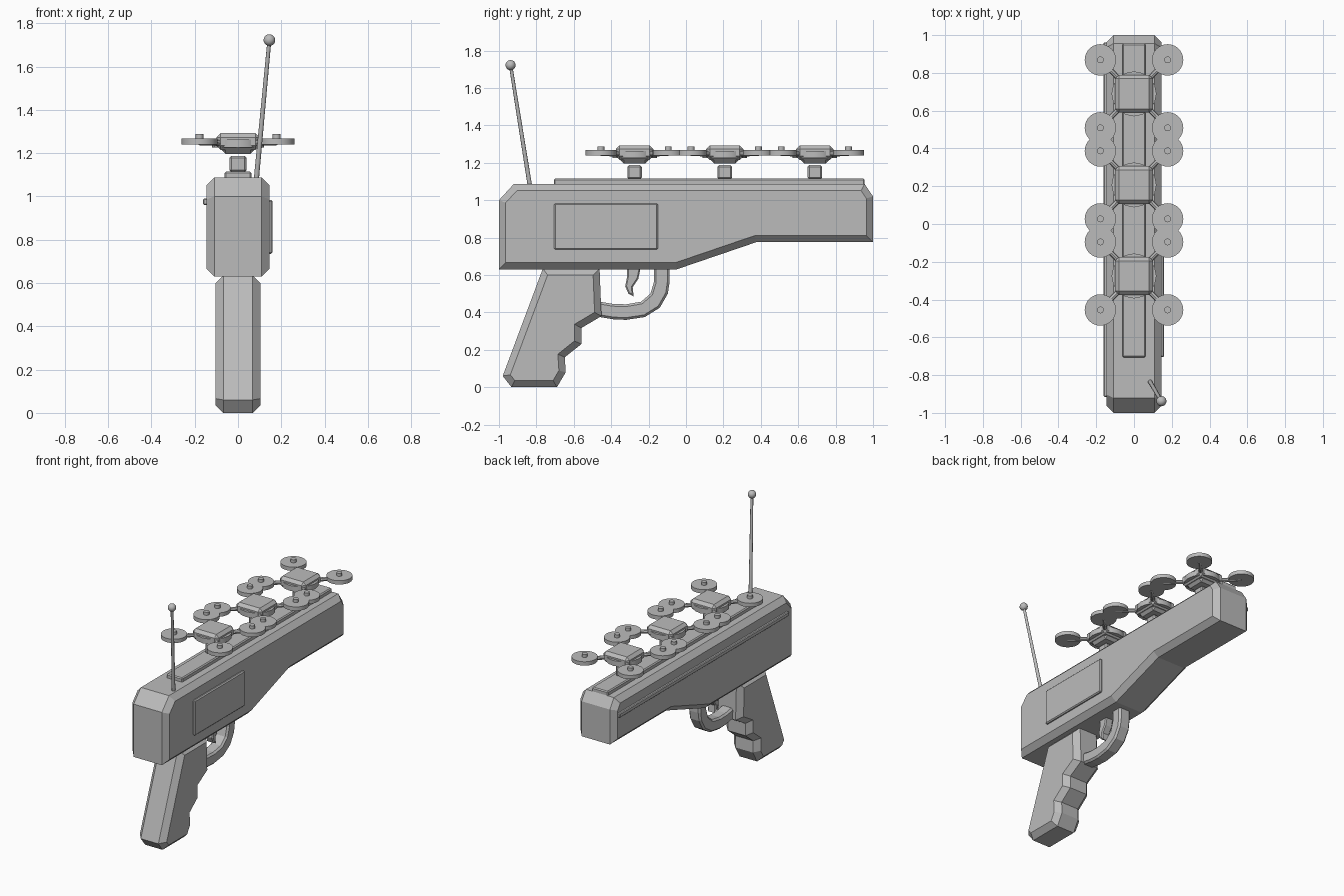
import bpy, bmesh, math
from mathutils import Vector, Matrix

if "Cube" in bpy.data.objects:
    bpy.data.objects.remove(bpy.data.objects["Cube"])

grey = bpy.data.materials.new("plain grey")
grey.diffuse_color = (0.5, 0.5, 0.5, 1)
grey.use_nodes = True
grey.node_tree.nodes["Principled BSDF"].inputs["Base Color"].default_value = grey.diffuse_color


def finish(name, bm, smooth=False):
    bmesh.ops.recalc_face_normals(bm, faces=bm.faces[:])
    me = bpy.data.meshes.new(name)
    bm.to_mesh(me)
    bm.free()
    me.materials.append(grey)
    if smooth:
        me.shade_smooth()
        me.set_sharp_from_angle(angle=math.radians(35))
    ob = bpy.data.objects.new(name, me)
    bpy.context.collection.objects.link(ob)
    return ob


def profile(name, pts, half, bevel):
    """Side profile (y, z) extruded across x, with its two outer rims bevelled."""
    bm = bmesh.new()
    face = bm.faces.new([bm.verts.new((-half, y, z)) for y, z in pts])
    ext = bmesh.ops.extrude_face_region(bm, geom=[face])
    bmesh.ops.translate(bm, vec=(2 * half, 0, 0),
                        verts=[g for g in ext["geom"] if isinstance(g, bmesh.types.BMVert)])
    rims = [e for e in bm.edges if abs(e.verts[0].co.x - e.verts[1].co.x) < 1e-5]
    bmesh.ops.bevel(bm, geom=rims, offset=bevel, segments=1, affect='EDGES')
    return finish(name, bm)


def box(name, lo, hi, bevel):
    lo, hi = Vector(lo), Vector(hi)
    bm = bmesh.new()
    bmesh.ops.create_cube(bm, size=1, matrix=Matrix.Translation((lo + hi) / 2)
                          @ Matrix.Diagonal((*(hi - lo), 1)))
    bmesh.ops.bevel(bm, geom=bm.edges[:], offset=bevel, segments=1, affect='EDGES')
    return finish(name, bm)


def rod(name, a, b, r, sides=24, r2=None):
    a, b = Vector(a), Vector(b)
    m = Matrix.Translation((a + b) / 2) @ (b - a).to_track_quat('Z', 'Y').to_matrix().to_4x4()
    bm = bmesh.new()
    bmesh.ops.create_cone(bm, cap_ends=True, segments=sides, radius1=r,
                          radius2=r if r2 is None else r2, depth=(b - a).length, matrix=m)
    return finish(name, bm, sides > 10)


# Main housing
profile("body", [(-1, 0.63), (-0.05, 0.63), (0.375, 0.775), (1, 0.775),
                 (1, 1.02), (0.955, 1.087), (-0.92, 1.087), (-1, 1.0)], 0.145, 0.036)

# Grip with finger steps
profile("grip", [(-0.765, 0.635), (-0.98, 0.06), (-0.933, 0), (-0.69, 0), (-0.643, 0.08),
                 (-0.648, 0.16), (-0.56, 0.23), (-0.56, 0.316), (-0.452, 0.38),
                 (-0.462, 0.635)], 0.104, 0.036)

# Trigger guard and trigger
profile("trigger_guard", [(-0.48, 0.378), (-0.39, 0.363), (-0.32, 0.36), (-0.22, 0.375),
                          (-0.14, 0.425), (-0.097, 0.5), (-0.088, 0.56), (-0.088, 0.65),
                          (-0.172, 0.65), (-0.172, 0.56), (-0.19, 0.5), (-0.24, 0.457),
                          (-0.32, 0.443), (-0.39, 0.445), (-0.48, 0.46)], 0.045, 0.012)
profile("trigger", [(-0.315, 0.65), (-0.315, 0.59), (-0.325, 0.54), (-0.308, 0.5),
                    (-0.28, 0.485), (-0.285, 0.535), (-0.255, 0.58), (-0.24, 0.65)], 0.03, 0.007)

# Side panel, side strip and top rail
box("side_panel", (0.13, -0.705, 0.735), (0.16, -0.15, 0.983), 0.007)
box("side_strip", (-0.161, -0.915, 0.96), (-0.13, 0.962, 0.99), 0.005)
box("top_rail", (-0.062, -0.707, 1.07), (0.062, 0.955, 1.115), 0.007)

# Antenna with ball tip
tip = Vector((0.145, -0.938, 1.722))
rod("antenna_rod", (0.083, -0.832, 1.06), tip, 0.012, 12, 0.009)
bm = bmesh.new()
bmesh.ops.create_uvsphere(bm, u_segments=16, v_segments=10, radius=0.027,
                          matrix=Matrix.Translation(tip))
finish("antenna_ball", bm, True)

# Three small four-rotor drones on posts
for i, y in enumerate((-0.275, 0.207, 0.689), 1):
    n = f"drone_{i}_"
    box(n + "post", (-0.039, y - 0.039, 1.112), (0.039, y + 0.039, 1.187), 0.009)
    box(n + "hull", (-0.1, y - 0.1, 1.215), (0.1, y + 0.1, 1.293), 0.02)
    rod(n + "belt", (0, y, 1.225), (0, y, 1.262), 0.119, 16)
    box(n + "belly", (-0.075, y - 0.075, 1.196), (0.075, y + 0.075, 1.24), 0.018)
    for j, (sx, sy) in enumerate(((-1, -1), (1, -1), (1, 1), (-1, 1)), 1):
        px, py = sx * 0.178, y + sy * 0.18
        rod(f"{n}arm_{j}", (sx * 0.07, y + sy * 0.07, 1.247), (px, py, 1.25), 0.014, 8)
        rod(f"{n}rotor_{j}", (px, py, 1.24), (px, py, 1.267), 0.083, 32)
        rod(f"{n}hub_{j}", (px, py, 1.26), (px, py, 1.288), 0.018, 16)
